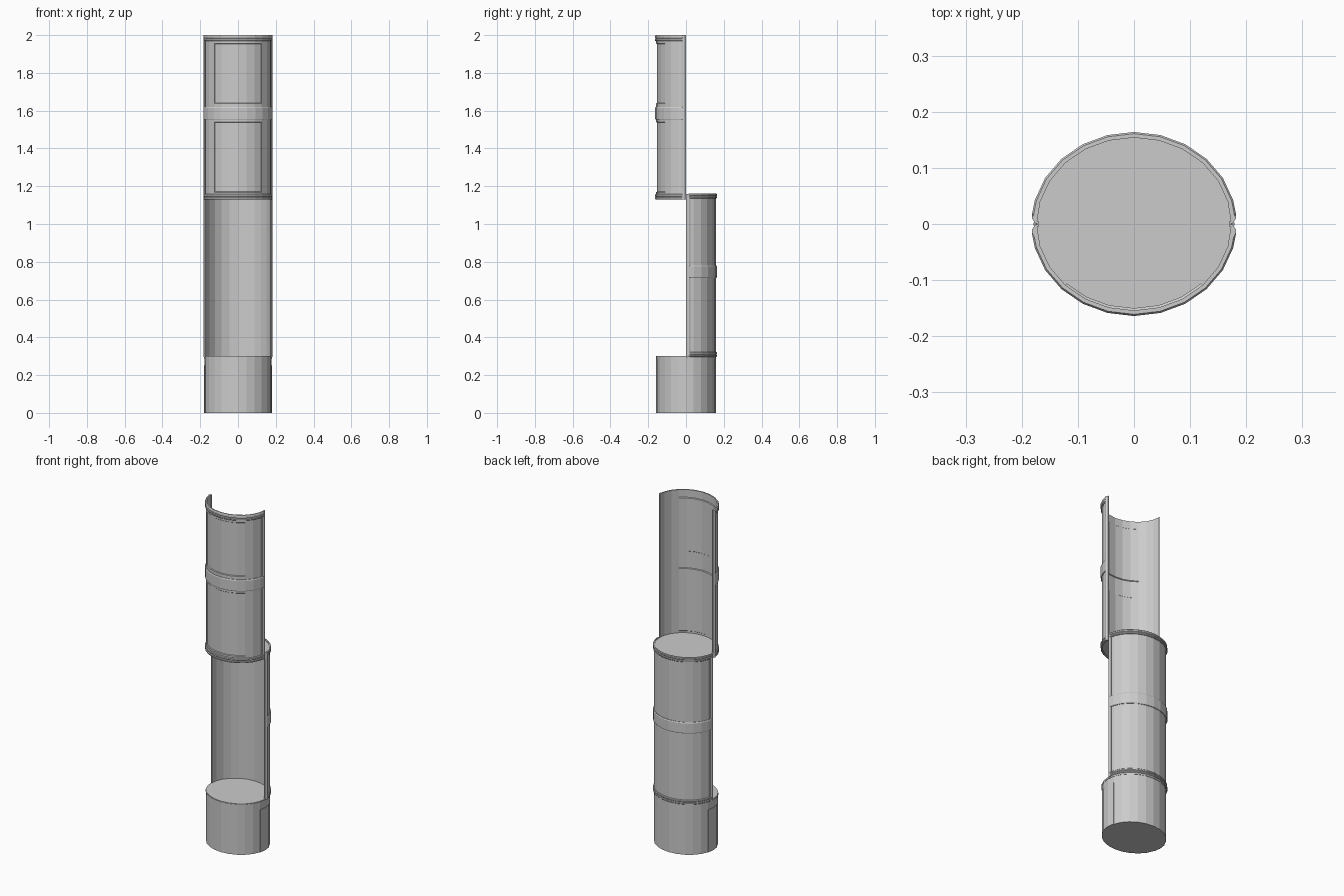
import bpy, bmesh
from math import sin, cos, radians

cube = bpy.data.objects.get("Cube")
if cube:
    bpy.data.objects.remove(cube, do_unlink=True)

RX, RY = 0.177, 0.158      # half widths of the oval body
WALL = 0.004               # shell thickness
RECESS = 0.004             # depth of the sunken panels

grey = bpy.data.materials.new("light grey")
grey.use_nodes = True
grey.diffuse_color = (0.6, 0.6, 0.6, 1)
grey.node_tree.nodes["Principled BSDF"].inputs["Base Color"].default_value = (0.6, 0.6, 0.6, 1)


def finish(name, bm):
    bmesh.ops.recalc_face_normals(bm, faces=bm.faces)
    mesh = bpy.data.meshes.new(name)
    bm.to_mesh(mesh)
    bm.free()
    mesh.materials.append(grey)
    obj = bpy.data.objects.new(name, mesh)
    bpy.context.collection.objects.link(obj)
    return obj


def oval(angle, offset):
    a = radians(angle)
    return (RX + offset) * cos(a), (RY + offset) * sin(a)


def sweep(bm, loop, start, end):
    """Sweep a closed (offset, z) section around the oval, then cap its ends."""
    angles = [start] + [a for a in range(0, 361, 15) if start < a < end] + [end]
    rings = [[bm.verts.new((*oval(a, off), z)) for off, z in loop] for a in angles]
    n = len(loop)
    for r, s in zip(rings, rings[1:]):
        for i in range(n):
            j = (i + 1) % n
            bm.faces.new((r[i], r[j], s[j], s[i]))
    bm.faces.new(rings[0])
    bm.faces.new(rings[-1])


def prism(bm, outline, z0, z1):
    low, high = [[bm.verts.new((x, y, z)) for x, y in outline] for z in (z0, z1)]
    n = len(outline)
    for i in range(n):
        j = (i + 1) % n
        bm.faces.new((low[i], low[j], high[j], high[i]))
    bm.faces.new(low)
    bm.faces.new(high)


def disc(name, offset, z0, z1):
    bm = bmesh.new()
    prism(bm, [oval(a, offset) for a in range(0, 360, 15)], z0, z1)
    return finish(name, bm)


def wall(outer):
    """Thicken an outer (offset, z) line inward into a closed section."""
    return outer + [(off - WALL, z) for off, z in reversed(outer)]


def band(z0, z1, height=0.006):
    c = min(0.005, (z1 - z0) / 4)
    return [(-0.001, z0), (height - 0.003, z0), (height, z0 + c),
            (height, z1 - c), (height - 0.003, z1), (-0.001, z1)]


def half_shell(name, start, z0, z1, bands, panels):
    # thin wall, with sunken panels in the middle quarter
    bm = bmesh.new()
    plain = wall([(0, z0), (0, z1)])
    if panels:
        line = [(0, z0)]
        for p0, p1 in panels:
            line += [(0, p0), (-RECESS, p0 + 0.003), (-RECESS, p1 - 0.003), (0, p1)]
        line.append((0, z1))
        sweep(bm, plain, start + 1, start + 45)
        sweep(bm, wall(line), start + 45, start + 135)
        sweep(bm, plain, start + 135, start + 179)
    else:
        sweep(bm, plain, start + 1, start + 179)
    finish(name + "_shell", bm)

    # raised hoops
    bm = bmesh.new()
    for b0, b1 in bands:
        sweep(bm, band(b0, b1), start + 5, start + 175)
    finish(name + "_hoops", bm)

    # upright edge strips on both sides
    bm = bmesh.new()
    sy = 1 if start == 0 else -1
    edge = [(0.170, 0.0), (0.176, 0.001), (0.182, 0.010), (0.182, 0.016),
            (0.177, 0.024), (0.172, 0.022), (0.174, 0.006), (0.170, 0.005)]
    for sx in (-1, 1):
        prism(bm, [(sx * x, sy * y) for x, y in edge], z0, z1)
    finish(name + "_edge_strips", bm)


# solid foot and the dividing floor between the two half shells
disc("base", 0, 0, 0.3)
disc("base_lip", 0.002, 0.288, 0.297)
disc("middle_floor", -0.003, 1.137, 1.157)

half_shell("back", 0, 0.295, 1.16,
           [(0.297, 0.309), (0.309, 0.322), (0.715, 0.78), (1.135, 1.147), (1.147, 1.162)], [])
half_shell("front", 180, 1.13, 2.0,
           [(1.13, 1.143), (1.143, 1.158), (1.552, 1.62), (1.968, 1.982), (1.982, 2.0)],
           [(1.168, 1.54), (1.638, 1.955)])

# slim side plates on the foot
bm = bmesh.new()
for sx in (-1, 1):
    prism(bm, [(sx * x, y) for x, y in ((0.165, -0.04), (0.174, -0.04), (0.179, 0),
                                       (0.174, 0.04), (0.165, 0.04))], 0, 0.25)
finish("base_side_plates", bm)
